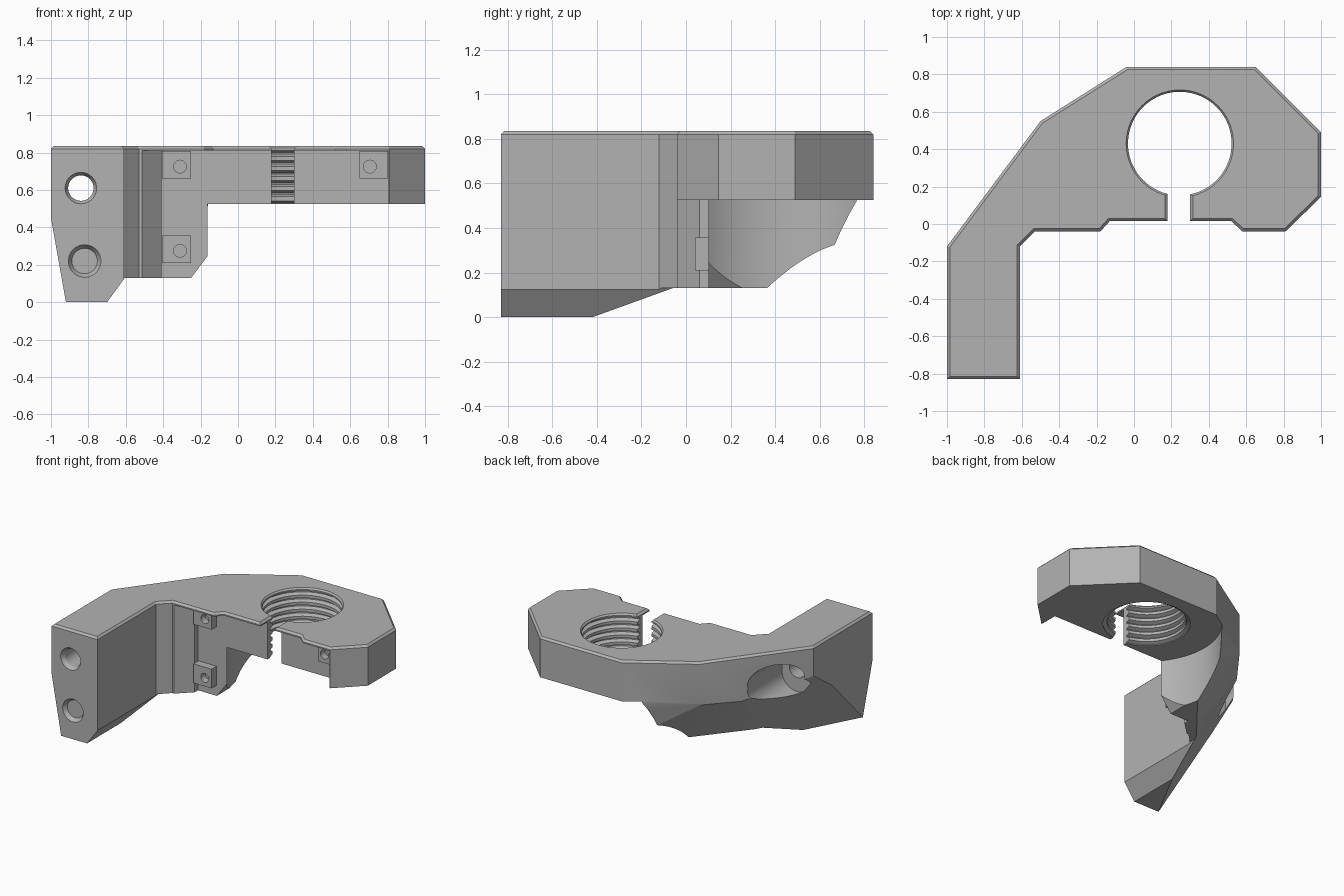
import bpy, bmesh, math
from mathutils import Matrix, Vector

if "Cube" in bpy.data.objects:
    bpy.data.objects.remove(bpy.data.objects["Cube"])

grey = bpy.data.materials.new("plain_grey")
grey.use_nodes = True
grey.diffuse_color = (0.45, 0.45, 0.45, 1)
grey.node_tree.nodes["Principled BSDF"].inputs["Base Color"].default_value = grey.diffuse_color


def finish(name, bm):
    bmesh.ops.recalc_face_normals(bm, faces=bm.faces)
    mesh = bpy.data.meshes.new(name)
    bm.to_mesh(mesh)
    bm.free()
    mesh.materials.append(grey)
    obj = bpy.data.objects.new(name, mesh)
    bpy.context.collection.objects.link(obj)
    return obj


def prism(name, points, low, high, axis="Z", chamfer=0):
    """Extrude a 2D outline along Z, or an XZ outline along Y."""
    bm = bmesh.new()
    if axis == "Z":
        verts = [bm.verts.new((a, b, low)) for a, b in points]
        step = Vector((0, 0, high - low))
    else:
        verts = [bm.verts.new((a, low, b)) for a, b in points]
        step = Vector((0, high - low, 0))
    base = bm.faces.new(verts)
    top = bmesh.ops.extrude_face_region(bm, geom=[base], use_keep_orig=True)["geom"]
    moved = [v for v in top if isinstance(v, bmesh.types.BMVert)]
    bmesh.ops.translate(bm, verts=moved, vec=step)
    if chamfer:
        bmesh.ops.recalc_face_normals(bm, faces=bm.faces)
        rim = [e for e in bm.edges if all(v.co.z > high - 1e-4 for v in e.verts)]
        bmesh.ops.bevel(bm, geom=rim, offset=chamfer, segments=1, affect="EDGES")
    return finish(name, bm)


def box(name, low, high):
    outline = [(low[0], low[1]), (high[0], low[1]), (high[0], high[1]), (low[0], high[1])]
    return prism(name, outline, low[2], high[2])


def rod(name, x, z, y0, y1, r0, r1=None):
    """Cylinder or cone running along Y."""
    bm = bmesh.new()
    turn = Matrix.Translation((x, (y0 + y1) / 2, z)) @ Matrix.Rotation(-math.pi / 2, 4, "X")
    bmesh.ops.create_cone(bm, cap_ends=True, segments=48, radius1=r0,
                          radius2=r0 if r1 is None else r1, depth=y1 - y0, matrix=turn)
    return finish(name, bm)


def lathe(name, x, y, profile, segments=72):
    """Solid of revolution about a vertical axis, from (radius, z) pairs."""
    bm = bmesh.new()
    rings = [[bm.verts.new((x + r * math.cos(math.tau * i / segments),
                            y + r * math.sin(math.tau * i / segments), z))
              for i in range(segments)] for r, z in profile]
    for a, b in zip(rings, rings[1:]):
        for i in range(segments):
            j = (i + 1) % segments
            bm.faces.new((a[i], a[j], b[j], b[i]))
    bm.faces.new(rings[0])
    bm.faces.new(rings[-1])
    return finish(name, bm)


def below_plane(point, slope):
    """Large block filling the space under a sloping plane."""
    normal = Vector((-slope[0], -slope[1], 1)).normalized()
    bm = bmesh.new()
    place = (Matrix.Translation(Vector(point) - normal * 3)
             @ normal.to_track_quat("Z", "Y").to_matrix().to_4x4())
    bmesh.ops.create_cube(bm, size=6, matrix=place)
    return finish("slope_cutter", bm)


def combine(target, tool, operation="DIFFERENCE"):
    mod = target.modifiers.new("combine", "BOOLEAN")
    mod.operation = operation
    mod.solver = "EXACT"
    mod.object = tool
    bpy.context.view_layer.objects.active = target
    bpy.ops.object.modifier_apply(modifier=mod.name)
    bpy.data.objects.remove(tool)


TOP, CLAMP_Z, LIP_Z = 0.835, 0.525, 0.81
HOLE = (0.245, 0.43)

# Body outline with the clamp slot
outline = [(-1, -.83), (-.61, -.83), (-.61, -.12), (-.53, -.04), (-.18, -.04),
           (-.13, .015), (.18, .015), (.18, .3), (.3, .3), (.3, .015), (.52, .015),
           (.58, -.04), (.81, -.04), (1, .145), (1, .49), (.65, .84), (-.04, .84),
           (-.5, .55), (-1, -.12)]
body = prism("clamp_body", outline, -.1, TOP, chamfer=.015)

# Front profile trims the underside
profile = [(-1.1, 1), (-1.1, .6), (-1, .45), (-.92, 0), (-.7, 0), (-.605, .13), (-.25, .13),
           (-.16, .25), (-.16, CLAMP_Z), (1.1, CLAMP_Z), (1.1, 1)]
# keep the outer wall straight above the lower taper
profile[1] = (-1.1, .45)
combine(body, prism("profile_tool", profile, -1, 1, axis="Y"), "INTERSECT")

# Sloping cuts under the back
for point, slope in (((-.92, -.83, 0), (-1.323, .71)),
                     ((-.27, .37, .13), (-1.006, .813)),
                     ((-.216, .67, .32), (-2.13, 3.38))):
    combine(body, below_plane(point, slope))

# Round clearance below the clamp
combine(body, lathe("clearance_cutter", *HOLE, [(.525, -.2), (.525, CLAMP_Z)]))

# Recess under the thin front lip
recess = [(-.608, -.13), (-.41, .06), (-.41, .1), (.805, .1), (.805, -.3), (-.608, -.3)]
combine(body, prism("recess_cutter", recess, -.2, LIP_Z))

# Threaded hole
thread = [(.277, .4)]
pitch = .054
for i in range(6):
    z = .51 + i * pitch
    thread += [(.277, z), (.305, z + .012), (.305, z + .02), (.277, z + .032)]
thread += [(.277, TOP - .012), (.287, TOP), (.287, 1)]
combine(body, lathe("thread_cutter", *HOLE, thread))

# Bolt holes in the leg
combine(body, rod("bolt_cutter", -.84, .61, -1, .5, .068))
combine(body, rod("bolt_rim_cutter", -.84, .61, -.85, -.80, .095, .068))
combine(body, rod("blind_cutter", -.82, .22, -1, -.55, .068))
combine(body, rod("blind_rim_cutter", -.82, .22, -.85, -.80, .1, .068))

# Pocket behind the through bolt
combine(body, rod("pocket_cutter", -.835, .61, -.15, .8, .125))
combine(body, rod("pocket_low_cutter", -.835, .56, -.15, .8, .125))

# Small drilled lugs in the recess
lugs = [(-.405, .66, "upper_lug"), (-.405, .21, "lower_lug"), (.65, .66, "side_lug")]
parts = [body]
for x, z, name in lugs:
    lug = box(name, (x, .04, z), (x + .153, .11, z + .147))
    combine(lug, rod("lug_cutter", x + .095 if x < 0 else x + .055, z + .065, 0, .095, .034))
    parts.append(lug)

# Smooth the round walls, keep creases sharp
bpy.ops.object.select_all(action="DESELECT")
for part in parts:
    part.select_set(True)
bpy.context.view_layer.objects.active = body
bpy.ops.object.shade_smooth_by_angle(angle=math.radians(25))
